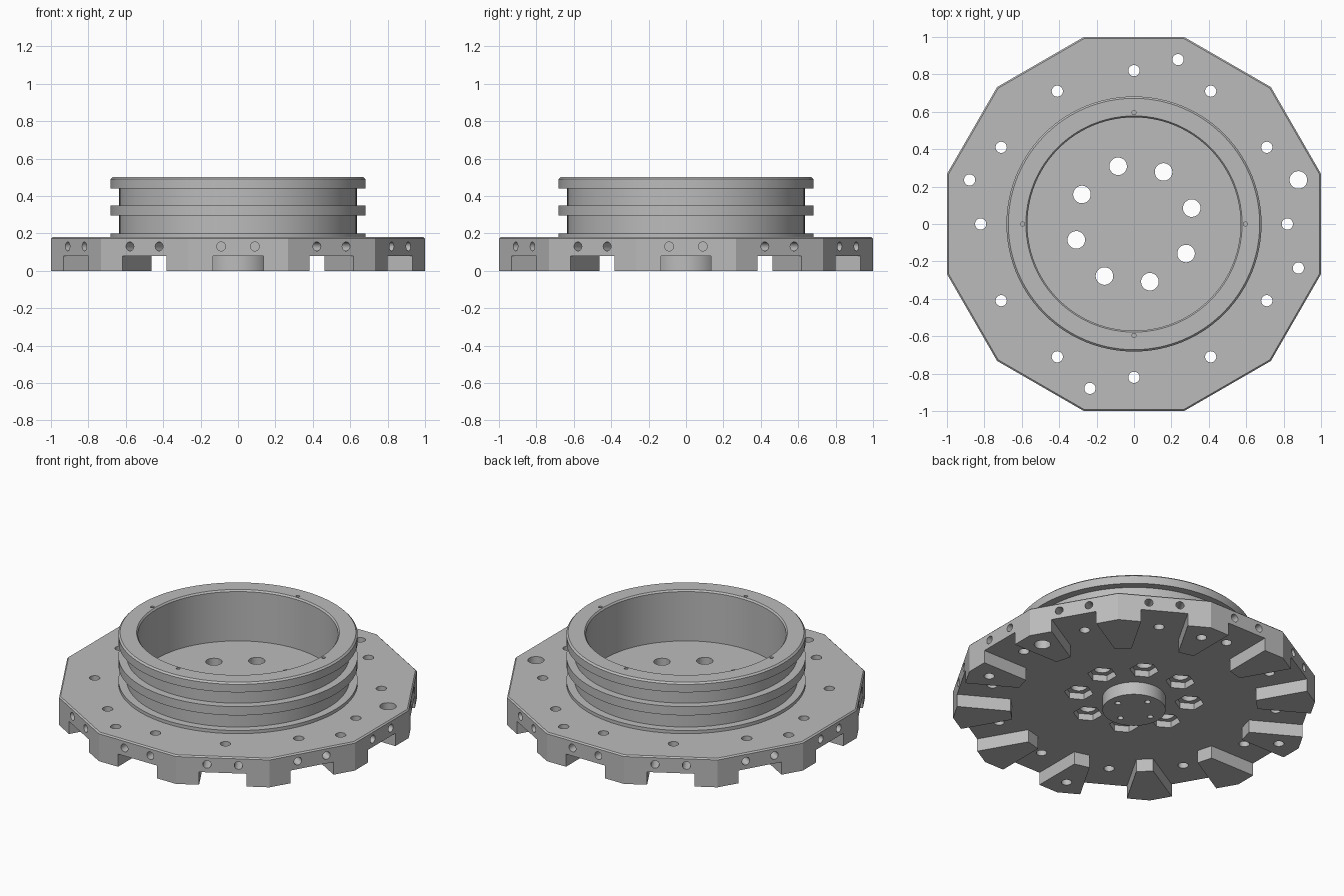
import bpy, bmesh
from math import radians, cos, sin, pi
from mathutils import Matrix, Vector

if "Cube" in bpy.data.objects:
    bpy.data.objects.remove(bpy.data.objects["Cube"], do_unlink=True)

# Single machined metal colour
metal = bpy.data.materials.new("grey_metal")
metal.use_nodes = True
GREY = (0.5, 0.5, 0.5, 1)
metal.diffuse_color = GREY
metal.node_tree.nodes["Principled BSDF"].inputs["Base Color"].default_value = GREY


def finish(name, bm):
    bmesh.ops.recalc_face_normals(bm, faces=bm.faces)
    mesh = bpy.data.meshes.new(name)
    bm.to_mesh(mesh)
    bm.free()
    obj = bpy.data.objects.new(name, mesh)
    bpy.context.collection.objects.link(obj)
    mesh.materials.append(metal)
    return obj


def prism(name, points, z0, z1, chamfer=0):
    bm = bmesh.new()
    face = bm.faces.new([bm.verts.new((x, y, z0)) for x, y in points])
    top = bmesh.ops.extrude_face_region(bm, geom=[face])["geom"]
    bmesh.ops.translate(bm, vec=(0, 0, z1 - z0),
                        verts=[g for g in top if isinstance(g, bmesh.types.BMVert)])
    if chamfer:
        rim = [e for e in bm.edges if all(v.co.z > z1 - 0.001 for v in e.verts)]
        bmesh.ops.bevel(bm, geom=rim, offset=chamfer, segments=1, affect='EDGES')
    return finish(name, bm)


def add_rod(bm, radius, depth, matrix, sides=32):
    bmesh.ops.create_cone(bm, cap_ends=True, segments=sides, radius1=radius,
                          radius2=radius, depth=depth, matrix=matrix)


def polar(r, degrees, z=0):
    return Matrix.Translation((r * cos(radians(degrees)), r * sin(radians(degrees)), z))


def cut(target, cutter):
    cutter.hide_render = True
    mod = target.modifiers.new("cut", 'BOOLEAN')
    mod.operation = 'DIFFERENCE'
    mod.solver = 'EXACT'
    mod.object = cutter
    bpy.ops.object.select_all(action='DESELECT')
    bpy.context.view_layer.objects.active = target
    target.select_set(True)
    bpy.ops.object.modifier_apply(modifier=mod.name)
    bpy.data.objects.remove(cutter, do_unlink=True)


def smooth(obj):
    bpy.ops.object.select_all(action='DESELECT')
    bpy.context.view_layer.objects.active = obj
    obj.select_set(True)
    bpy.ops.object.shade_smooth_by_angle(angle=radians(25))


# Twelve-sided flange
corner = 1 / cos(pi / 12)
flange = prism("flange", [(corner * cos(pi / 12 + k * pi / 6), corner * sin(pi / 12 + k * pi / 6))
                          for k in range(12)], 0, 0.18, 0.008)

# Underside recess and radial slots, leaving twelve wedge feet
outline = []
for k in range(12):
    turn = Matrix.Rotation(k * pi / 6, 2)
    for p in ((0.69, -0.135), (1.2, -0.135), (1.2, 0.135), (0.69, 0.135)):
        outline.append(tuple(turn @ Vector(p)))
cut(flange, prism("recess_cutter", outline, -0.2, 0.08))

# Vertical through holes
bm = bmesh.new()
for k in range(12):
    add_rod(bm, 0.03, 1, polar(0.82, 30 * k))
for a in (75, 165, 255, 345):
    add_rod(bm, 0.03, 1, polar(0.91, a))
add_rod(bm, 0.047, 1, polar(0.91, 15))
for k in range(8):
    add_rod(bm, 0.047, 1, polar(0.32, 15.4 + 45 * k))
cut(flange, finish("hole_cutter", bm))

# Hexagonal nut pockets underneath
bm = bmesh.new()
for k in range(8):
    add_rod(bm, 0.083, 0.14, polar(0.32, 15.4 + 45 * k, 0.05), 6)
cut(flange, finish("pocket_cutter", bm))

# Paired blind holes in every rim face
bm = bmesh.new()
for k in range(12):
    for side in (-0.09, 0.09):
        place = Matrix.Rotation(k * pi / 6, 4, 'Z') @ Matrix.Translation((1, side, 0.13))
        add_rod(bm, 0.024, 0.2, place @ Matrix.Rotation(pi / 2, 4, 'Y'), 24)
cut(flange, finish("rim_cutter", bm))

# Grooved open barrel
profile = [(0.57, 0.175), (0.57, 0.49), (0.578, 0.5), (0.672, 0.5), (0.682, 0.49),
           (0.682, 0.44), (0.635, 0.44), (0.635, 0.35), (0.682, 0.35), (0.682, 0.295),
           (0.635, 0.295), (0.635, 0.2), (0.682, 0.2), (0.682, 0.175)]
bm = bmesh.new()
ring = [bm.verts.new((r, 0, z)) for r, z in profile]
edges = [bm.edges.new((ring[i - 1], ring[i])) for i in range(len(ring))]
bmesh.ops.spin(bm, geom=ring + edges, cent=(0, 0, 0), axis=(0, 0, 1),
               angle=2 * pi, steps=96, use_merge=True)
bmesh.ops.remove_doubles(bm, verts=bm.verts, dist=0.0001)
barrel = finish("barrel", bm)

# Small screw holes in the barrel lip
bm = bmesh.new()
for k in range(4):
    add_rod(bm, 0.011, 0.16, polar(0.595, 90 * k, 0.5), 16)
cut(barrel, finish("lip_cutter", bm))

# Central boss underneath with four blind holes
bm = bmesh.new()
add_rod(bm, 0.18, 0.09, Matrix.Translation((0, 0, 0.045)), 64)
boss = finish("centre_boss", bm)
bm = bmesh.new()
for k in range(4):
    add_rod(bm, 0.017, 0.1, polar(0.12, 90 * k), 16)
cut(boss, finish("boss_cutter", bm))

for part in (flange, barrel, boss):
    smooth(part)
